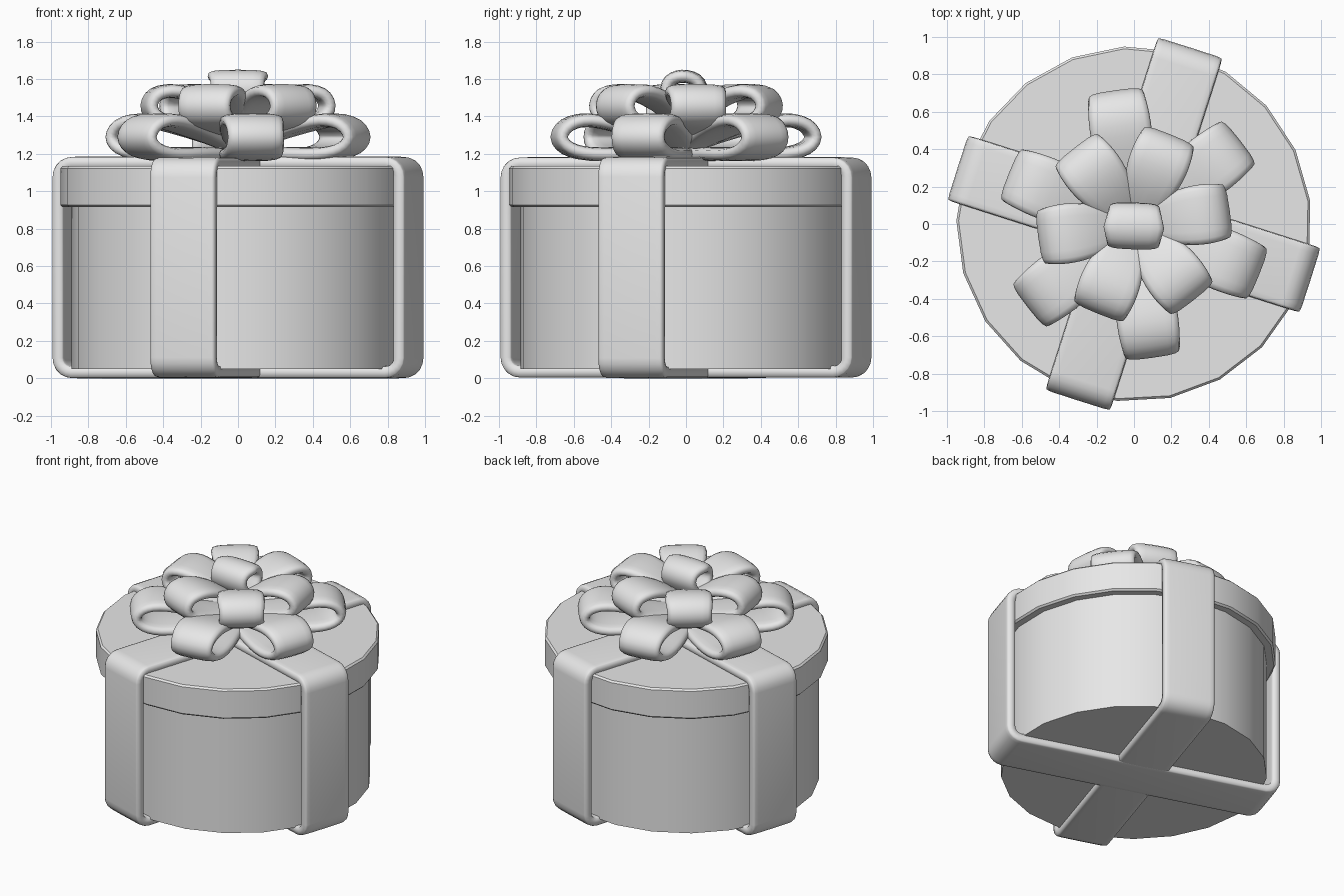
import bpy, bmesh, math
from mathutils import Vector, Matrix

cube = bpy.data.objects.get("Cube")
if cube:
    bpy.data.objects.remove(cube, do_unlink=True)

grey = bpy.data.materials.new("plain grey")
grey.use_nodes = True
grey.diffuse_color = (0.8, 0.8, 0.8, 1)
grey.node_tree.nodes["Principled BSDF"].inputs["Base Color"].default_value = (0.8, 0.8, 0.8, 1)

SIDES = 21
TURN = math.radians(-17.7)


def finish(bm, name, sharp=40):
    bmesh.ops.recalc_face_normals(bm, faces=bm.faces)
    mesh = bpy.data.meshes.new(name)
    bm.to_mesh(mesh)
    bm.free()
    mesh.materials.append(grey)
    mesh.shade_smooth()
    mesh.set_sharp_from_angle(angle=math.radians(sharp))
    obj = bpy.data.objects.new(name, mesh)
    bpy.context.collection.objects.link(obj)
    return obj


def drum(name, radius, low, high, bevel=0):
    """Upright many-sided cylinder between two heights."""
    bm = bmesh.new()
    place = Matrix.Translation((0, 0, (low + high) / 2)) @ Matrix.Rotation(math.radians(3.2), 4, 'Z')
    bmesh.ops.create_cone(bm, cap_ends=True, segments=SIDES, radius1=radius,
                          radius2=radius, depth=high - low, matrix=place)
    if bevel:
        rims = [e for e in bm.edges if abs(e.verts[0].co.z - e.verts[1].co.z) < 0.001]
        bmesh.ops.bevel(bm, geom=rims, offset=bevel, segments=1, affect='EDGES')
    return finish(bm, name)


def smooth_path(points, steps=3):
    """Closed curve passing through every point."""
    pts = [Vector(p) for p in points]
    out = []
    for i in range(len(pts)):
        a, b, c, d = (pts[(i + k) % len(pts)] for k in (-1, 0, 1, 2))
        for s in range(steps):
            t = s / steps
            out.append(b + (c - a) * t / 2 + (2 * a - 5 * b + 4 * c - d) * t * t / 2
                       + (3 * b - a - 3 * c + d) * t ** 3 / 2)
    return out


def band(name, path, width, half_thick, power, angle):
    """Sweep a rounded strip round a closed path in an upright plane."""
    bm = bmesh.new()
    n, m = len(path), 16
    rings = []
    for i, p in enumerate(path):
        tangent = (path[(i + 1) % n] - path[i - 1]).normalized()
        normal = Vector((tangent.y, -tangent.x))
        ring = []
        for k in range(m):
            a = math.tau * k / m
            u, v = (math.copysign(abs(f) ** power, f) for f in (math.cos(a), math.sin(a)))
            q = p + normal * v * half_thick
            ring.append(bm.verts.new((q.x, u * width(p.x), q.y)))
        rings.append(ring)
    for i in range(n):
        a, b = rings[i], rings[(i + 1) % n]
        for k in range(m):
            j = (k + 1) % m
            bm.faces.new((a[k], a[j], b[j], b[k]))
    bmesh.ops.rotate(bm, verts=bm.verts, matrix=Matrix.Rotation(angle, 3, 'Z'))
    return finish(bm, name, 70)


def ribbon_path(reach, low, high, radius):
    """Rounded rectangle around the box."""
    path = []
    corners = ((1, low, -90), (1, high, 0), (-1, high, 90), (-1, low, 180))
    for side, z, start in corners:
        cx = side * (reach - radius)
        cz = z + radius if z == low else z - radius
        for s in range(6):
            a = math.radians(start + 18 * s)
            path.append(Vector((cx + radius * math.cos(a), cz + radius * math.sin(a))))
    return path


# Box and lid
drum("box_body", 0.89, 0.05, 0.95)
drum("box_lid", 0.95, 0.915, 1.135, 0.012)

# Two crossing ribbons wrapped around the box
for i, name in enumerate(("ribbon_across", "ribbon_front_to_back")):
    path = ribbon_path(0.957, 0.033 + 0.003 * i, 1.152 - 0.003 * i, 0.075)
    band(name, path, lambda r: 0.182, 0.033, 0.25, TURN + i * math.pi / 2)


# Two tiers of bow loops, narrow at the knot and full at the end
def loop_width(reach, full):
    return lambda r: full * (0.35 + 0.65 * math.sin(max(0, min(r / reach, 1)) * math.pi * 0.68))


lower = smooth_path([(0.02, 1.2), (0.3, 1.2), (0.52, 1.2), (0.64, 1.23), (0.685, 1.29),
                     (0.64, 1.355), (0.53, 1.38), (0.35, 1.345), (0.08, 1.26)])
upper = smooth_path([(0.02, 1.3), (0.2, 1.33), (0.36, 1.365), (0.45, 1.4), (0.48, 1.46),
                     (0.44, 1.52), (0.34, 1.535), (0.2, 1.49), (0.04, 1.38)])
for i in range(6):
    turn = math.radians(60 * i)
    band(f"lower_bow_loop_{i + 1}", lower, loop_width(0.7, 0.165), 0.037, 0.6,
         turn + math.radians(-22))
    band(f"upper_bow_loop_{i + 1}", upper, loop_width(0.5, 0.16), 0.037, 0.6,
         turn + math.radians(8))

# Single loop on top of the bow
crown = smooth_path([(0, 1.38), (0.05, 1.47), (0.08, 1.54), (0.055, 1.595), (-0.02, 1.615),
                     (-0.085, 1.59), (-0.1, 1.53), (-0.06, 1.46)])
band("top_bow_loop", crown, lambda r: 0.162 - 0.25 * abs(r + 0.02), 0.035, 0.6, math.radians(88))
